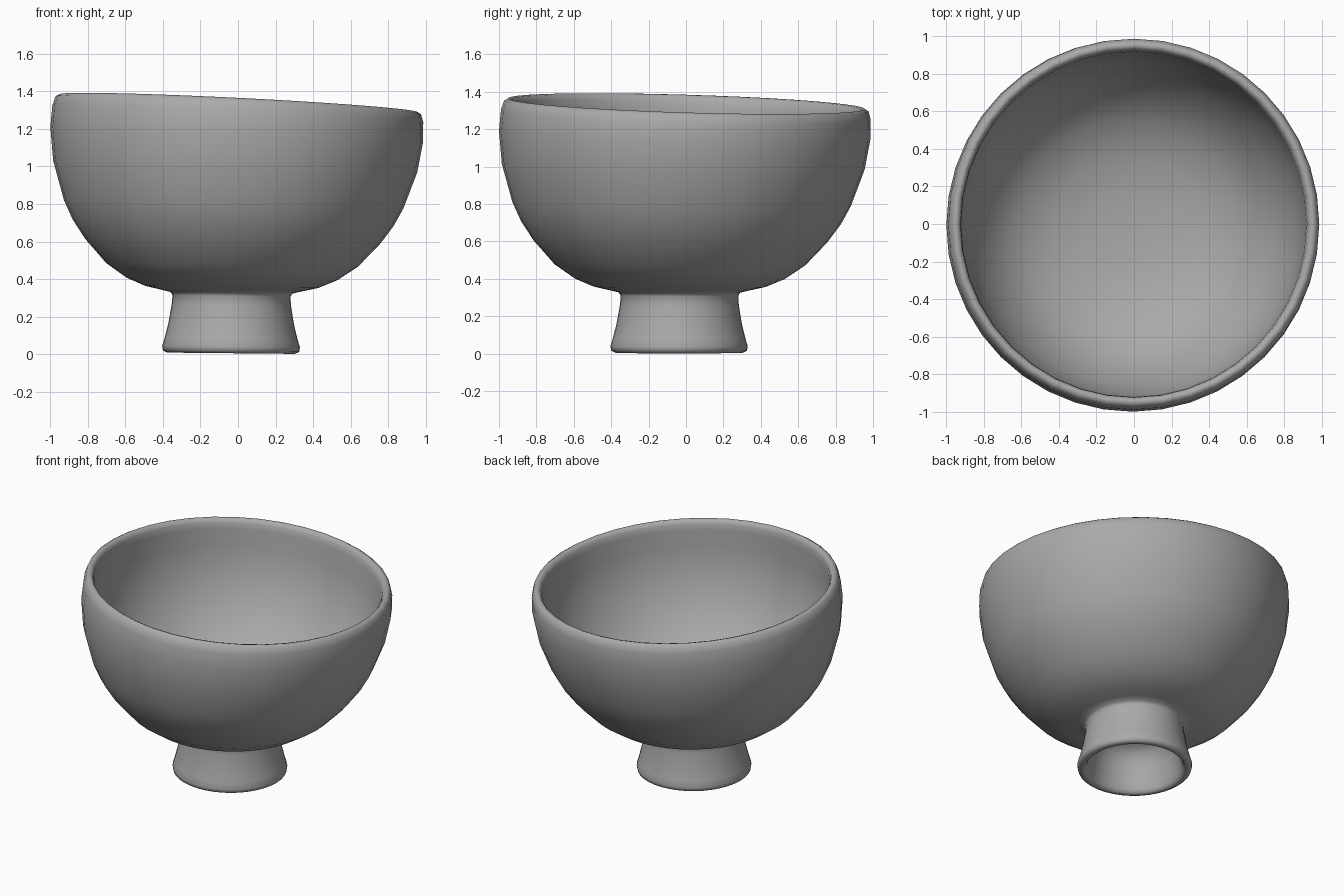
import bpy
import bmesh
import math
from mathutils import Vector

cube = bpy.data.objects.get("Cube")
if cube:
    bpy.data.objects.remove(cube, do_unlink=True)

SIDES = 40

clay = bpy.data.materials.new("grey clay")
clay.use_nodes = True
clay.diffuse_color = (0.4, 0.4, 0.4, 1)
clay.node_tree.nodes["Principled BSDF"].inputs["Base Color"].default_value = (0.4, 0.4, 0.4, 1)


def lean(co):
    """Hand-made wobble: the axis drifts and the top slopes down to the back left."""
    x, y, z = co
    slope = (z / 1.34) ** 2
    drift = -0.037 + 0.022 * z * z
    drop = (0.01 + 0.04 * slope) * x + 0.03 * slope * y
    return Vector((x + drift, y + drift, z - drop))


def lathe(name, profile):
    """Spin a (radius, height) profile around z, then lean it."""
    bm = bmesh.new()
    verts = [bm.verts.new((r, 0, z)) for r, z in profile]
    edges = [bm.edges.new(pair) for pair in zip(verts, verts[1:])]
    bmesh.ops.spin(bm, geom=verts + edges, cent=(0, 0, 0), axis=(0, 0, 1),
                   angle=math.tau, steps=SIDES, use_merge=False)
    bmesh.ops.remove_doubles(bm, verts=bm.verts, dist=0.0005)
    for v in bm.verts:
        v.co = lean(v.co)
    bmesh.ops.recalc_face_normals(bm, faces=bm.faces)
    mesh = bpy.data.meshes.new(name)
    bm.to_mesh(mesh)
    bm.free()
    mesh.materials.append(clay)
    obj = bpy.data.objects.new(name, mesh)
    bpy.context.collection.objects.link(obj)
    mesh.shade_smooth()
    return obj


# Inside of the bowl from its centre up to the rounded lip
inside = [(0, 0.405), (0.2, 0.412), (0.4, 0.445), (0.58, 0.52), (0.71, 0.63),
          (0.83, 0.81), (0.895, 1.0), (0.917, 1.15), (0.92, 1.27)]
lip = [(0.925, 1.31), (0.937, 1.332), (0.955, 1.337), (0.974, 1.325), (0.988, 1.28)]
# Outside of the bowl from the lip down to the neck
outside = [(0.993, 1.17), (0.97, 1.0), (0.905, 0.8), (0.855, 0.7), (0.785, 0.6),
           (0.67, 0.475), (0.56, 0.4), (0.46, 0.358), (0.37, 0.338)]
# Flared foot, its rounded bottom edge and the hollow underneath
foot = [(0.325, 0.327), (0.314, 0.31), (0.318, 0.26), (0.335, 0.16), (0.355, 0.08), (0.367, 0.04)]
foot_edge = [(0.363, 0.016), (0.34, 0.005), (0.32, 0.01), (0.308, 0.03)]
hollow = [(0.295, 0.08), (0.275, 0.18), (0.25, 0.25), (0.2, 0.295), (0.1, 0.315), (0, 0.32)]

lathe("footed_bowl", inside + lip + outside + foot + foot_edge + hollow)
